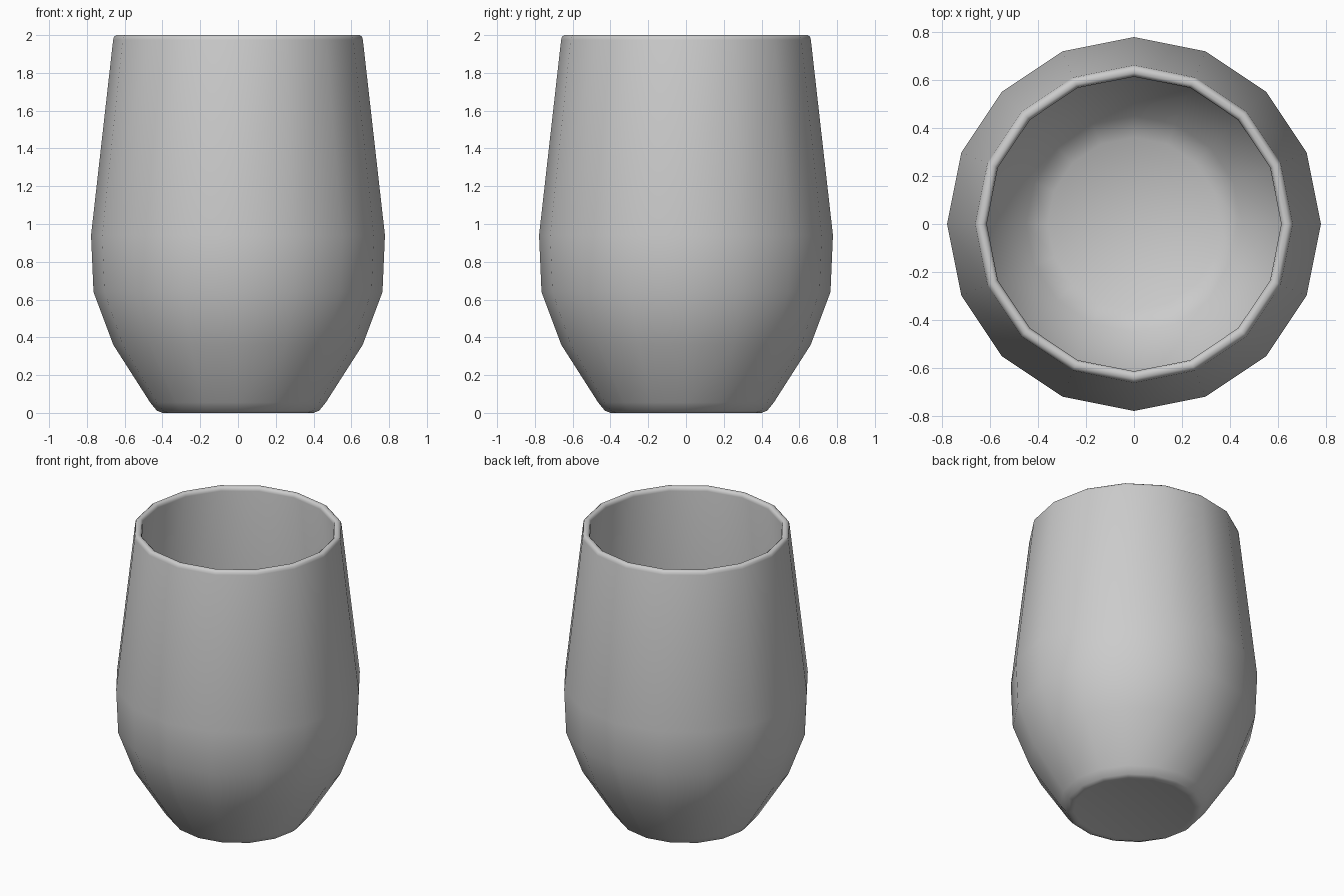
import bpy, bmesh
from math import cos, sin, pi

if "Cube" in bpy.data.objects:
    bpy.data.objects.remove(bpy.data.objects["Cube"])

SIDES = 16

# Half section (radius, height): base, outer wall, rounded rim, inner wall, bowl floor
profile = [
    (0, 0.005), (0.38, 0.005), (0.40, 0), (0.43, 0.012), (0.465, 0.055),
    (0.66, 0.36), (0.765, 0.64), (0.778, 0.94),
    (0.661, 1.975), (0.657, 1.991), (0.645, 2.0),
    (0.628, 2.0), (0.617, 1.991), (0.613, 1.975),
    (0.734, 0.94), (0.722, 0.65), (0.62, 0.38), (0.45, 0.115), (0.36, 0.06), (0, 0.04),
]

bm = bmesh.new()
rings = []
for r, z in profile:
    if r == 0:
        rings.append([bm.verts.new((0, 0, z))] * SIDES)
    else:
        rings.append([bm.verts.new((r * cos(2 * pi * i / SIDES), r * sin(2 * pi * i / SIDES), z))
                      for i in range(SIDES)])

# Skin neighbouring rings; the poles collapse to triangles
for a, b in zip(rings, rings[1:]):
    for i in range(SIDES):
        j = (i + 1) % SIDES
        bm.faces.new(list(dict.fromkeys((a[i], a[j], b[j], b[i]))))
bmesh.ops.recalc_face_normals(bm, faces=bm.faces[:])
for f in bm.faces:
    f.smooth = True

mesh = bpy.data.meshes.new("tumbler_cup")
bm.to_mesh(mesh)
bm.free()
cup = bpy.data.objects.new("tumbler_cup", mesh)
bpy.context.collection.objects.link(cup)
